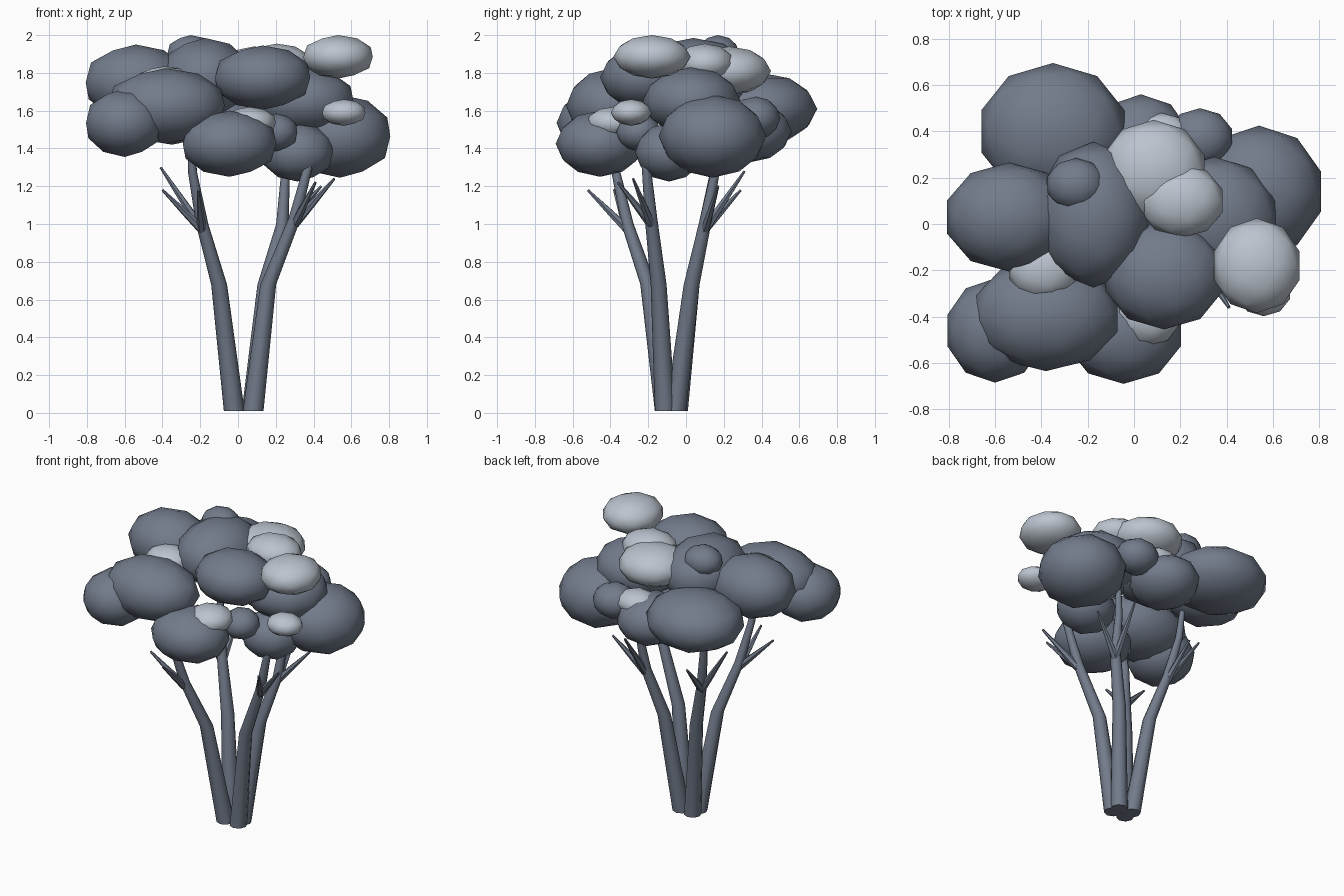
import bpy, bmesh, math
from mathutils import Vector

if "Cube" in bpy.data.objects:
    bpy.data.objects.remove(bpy.data.objects["Cube"])


def make_material(name, rgb):
    m = bpy.data.materials.new(name)
    m.diffuse_color = (*rgb, 1)
    m.use_nodes = True
    m.node_tree.nodes["Principled BSDF"].inputs["Base Color"].default_value = m.diffuse_color
    return m


dark = make_material("dark_tone", (0.17, 0.20, 0.26))
light = make_material("light_tone", (0.50, 0.55, 0.62))


def add_object(name, bm, material):
    bmesh.ops.recalc_face_normals(bm, faces=bm.faces[:])
    mesh = bpy.data.meshes.new(name)
    bm.to_mesh(mesh)
    bm.free()
    mesh.polygons.foreach_set("use_smooth", [True] * len(mesh.polygons))
    mesh.set_sharp_from_angle(angle=math.radians(50))
    mesh.materials.append(material)
    ob = bpy.data.objects.new(name, mesh)
    bpy.context.collection.objects.link(ob)
    return ob


def tube(name, points, radii, sides, axis=(0, 0, 1)):
    """Tapered limb made of rings facing along one axis, capped at both ends."""
    turn = Vector(axis).to_track_quat('Z', 'Y')
    bm = bmesh.new()
    rings = []
    for p, r in zip(points, radii):
        rings.append([bm.verts.new(Vector(p) + turn @ Vector((r * math.cos(a), r * math.sin(a), 0)))
                      for a in (2 * math.pi * i / sides for i in range(sides))])
    for lo, hi in zip(rings, rings[1:]):
        for i in range(sides):
            j = (i + 1) % sides
            bm.faces.new((lo[i], lo[j], hi[j], hi[i]))
    bm.faces.new(rings[0][::-1])
    bm.faces.new(rings[-1])
    return add_object(name, bm, dark)


def leaf_clump(name, centre, size, material):
    """Flattened low-poly ball of leaves."""
    bm = bmesh.new()
    bmesh.ops.create_icosphere(bm, subdivisions=2, radius=1)
    for v in bm.verts:
        v.co = Vector(c + s * k for c, s, k in zip(centre, size, v.co))
    return add_object(name, bm, material)


# Four stems: path points, then the two twig tips
stems = {
    "front_left": ([(-.02, -.11, .01), (-.10, -.20, .68), (-.19, -.31, 1.0), (-.24, -.37, 1.27), (-.25, -.40, 1.40)],
                   [(-.40, -.38, 1.18), (-.21, -.52, 1.18)]),
    "back_left": ([(-.02, -.045, .01), (-.10, .03, .68), (-.19, .10, 1.0), (-.24, .15, 1.27), (-.25, .17, 1.45)],
                  [(-.41, .14, 1.30), (-.21, .29, 1.18)]),
    "front_right": ([(.08, -.11, .01), (.16, -.145, .68), (.30, -.185, 1.03), (.37, -.21, 1.3), (.38, -.20, 1.40)],
                    [(.51, -.28, 1.24), (.41, -.36, 1.22)]),
    "back_right": ([(.075, -.055, .01), (.145, .03, .68), (.235, .10, 1.0), (.25, .15, 1.25), (.26, .16, 1.42)],
                   [(.44, .17, 1.20), (.25, .31, 1.28)]),
}
for place, (path, tips) in stems.items():
    tube("stem_" + place, path, [.055, .042, .033, .024, .018], 8)
    start = Vector(path[2]) - Vector((0, 0, .03))
    for n, tip in enumerate(tips, 1):
        tip = Vector(tip)
        tube(f"twig_{place}_{n}", [start, start.lerp(tip, .4), tip], [.025, .019, .007], 6, tip - start)

# Dark leaf clumps: centre, half sizes
dark_clumps = [
    ((-.35, .40, 1.61), (.325, .295, .19)),
    ((-.54, .03, 1.75), (.28, .235, .20)),
    ((-.175, .04, 1.775), (.25, .315, .21)),
    ((-.25, .17, 1.90), (.13, .115, .10)),
    ((.13, -.22, 1.775), (.265, .235, .17)),
    ((-.38, -.39, 1.625), (.325, .245, .20)),
    ((-.60, -.46, 1.535), (.215, .225, .18)),
    ((-.045, -.455, 1.425), (.26, .235, .175)),
    ((.54, .14, 1.465), (.28, .285, .22)),
    ((.345, .03, 1.65), (.28, .26, .18)),
    ((.285, .37, 1.56), (.145, .13, .115)),
    ((.03, .33, 1.49), (.22, .23, .165)),
    ((.315, -.09, 1.38), (.197, .18, .155)),
    ((.20, -.25, 1.485), (.12, .12, .10)),
]
for n, (c, s) in enumerate(dark_clumps, 1):
    leaf_clump(f"dark_leaf_clump_{n}", c, s, dark)

# Light leaf clumps
light_clumps = [
    ((.53, -.18, 1.885), (.193, .205, .115)),
    ((.56, -.29, 1.59), (.12, .108, .07)),
    ((.085, .23, 1.81), (.23, .22, .13)),
    ((.205, .10, 1.85), (.187, .16, .105)),
    ((-.39, -.195, 1.75), (.155, .135, .085)),
    ((.06, -.385, 1.535), (.147, .145, .085)),
    ((.12, .36, 1.59), (.14, .12, .08)),
]
for n, (c, s) in enumerate(light_clumps, 1):
    leaf_clump(f"light_leaf_clump_{n}", c, s, light)
